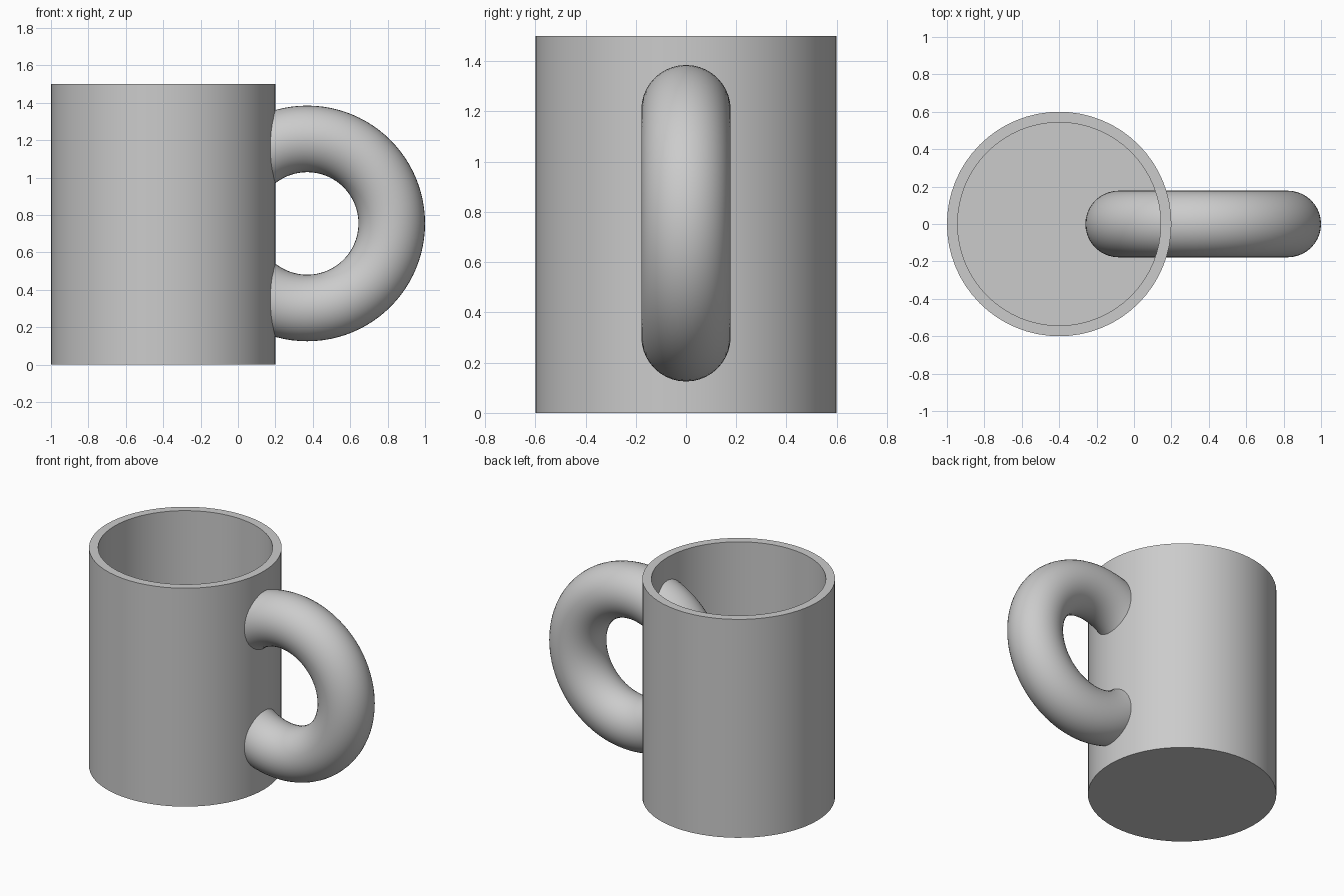
import bpy, bmesh, math

cube = bpy.data.objects.get("Cube")
if cube:
    bpy.data.objects.remove(cube, do_unlink=True)

# Single glazed grey
grey = bpy.data.materials.new("ceramic grey")
grey.use_nodes = True
colour = (0.6, 0.6, 0.6, 1)
grey.diffuse_color = colour
grey.node_tree.nodes["Principled BSDF"].inputs["Base Color"].default_value = colour

RADIUS, HEIGHT, WALL = 0.6, 1.5, 0.057
CUP_X = -0.4


def finish(obj, name):
    obj.name = obj.data.name = name
    obj.data.materials.clear()
    obj.data.materials.append(grey)
    bpy.ops.object.select_all(action='DESELECT')
    obj.select_set(True)
    bpy.context.view_layer.objects.active = obj
    bpy.ops.object.shade_smooth_by_angle(angle=math.radians(30))


# Cup body: cylinder whose top is inset for the rim and pushed down for the cavity
bpy.ops.mesh.primitive_cylinder_add(vertices=64, radius=RADIUS, depth=HEIGHT,
                                    location=(CUP_X, 0, HEIGHT / 2))
body = bpy.context.object
bm = bmesh.new()
bm.from_mesh(body.data)
top = max(bm.faces, key=lambda f: f.calc_center_median().z)
bmesh.ops.inset_region(bm, faces=[top], thickness=WALL)
top = max((f for f in bm.faces if len(f.verts) > 4),
          key=lambda f: f.calc_center_median().z)
floor = bmesh.ops.extrude_discrete_faces(bm, faces=[top])["faces"][0]
bmesh.ops.translate(bm, verts=floor.verts, vec=(0, 0, WALL - HEIGHT))
bm.to_mesh(body.data)
bm.free()
finish(body, "cup_body")

# Handle: full ring standing upright, passing through the cup wall
bpy.ops.mesh.primitive_torus_add(major_segments=96, minor_segments=40,
                                 major_radius=0.452, minor_radius=0.178,
                                 location=(0.37, 0, 0.755),
                                 rotation=(math.pi / 2, 0, 0))
finish(bpy.context.object, "handle_ring")
